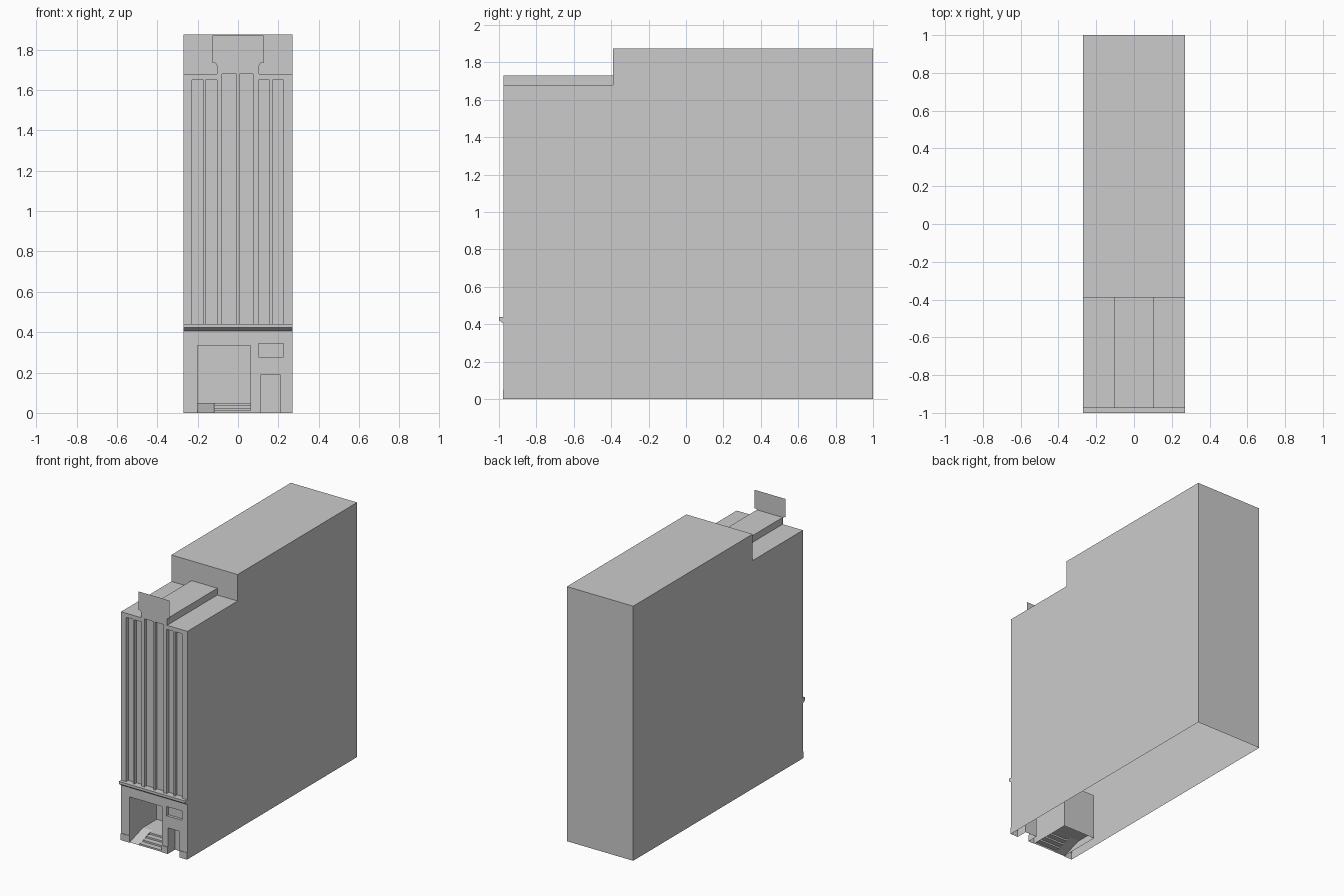
import bpy, bmesh

if "Cube" in bpy.data.objects:
    bpy.data.objects.remove(bpy.data.objects["Cube"])

FRONT, BACK, STEP_Y = -0.975, 1.0, -0.39
W, LOW, HIGH = 0.27, 1.68, 1.875


def make(name, faces):
    """Object from a list of faces, each a list of points."""
    bm = bmesh.new()
    for f in faces:
        bm.faces.new([bm.verts.new(p) for p in f])
    bmesh.ops.remove_doubles(bm, verts=bm.verts, dist=1e-5)
    bmesh.ops.dissolve_limit(bm, angle_limit=0.01, verts=bm.verts, edges=bm.edges)
    mesh = bpy.data.meshes.new(name)
    bm.to_mesh(mesh)
    bm.free()
    ob = bpy.data.objects.new(name, mesh)
    bpy.context.collection.objects.link(ob)
    return ob


def strip(profile, x0, x1):
    """Faces sweeping a (y, z) path across x, facing front/up as the path climbs."""
    return [[(x0, *a), (x1, *a), (x1, *b), (x0, *b)]
            for a, b in zip(profile, profile[1:])]


def caps(profile, x0, x1):
    return [[(x1, *p) for p in profile], [(x0, *p) for p in reversed(profile)]]


# Building shell: stepped profile, open underneath, front left to the facade
outline = [(FRONT, 0), (FRONT, LOW), (STEP_Y, LOW), (STEP_Y, HIGH), (BACK, HIGH), (BACK, 0)]
side = [outline[0]] + outline[:0:-1]
make("building_shell", strip(outline[1:], -W, W) + caps(side, -W, W))

# Facade: regions (x0, x1, z0, z1, depth), sunk behind the front plane
CH = 0.025
ALC = 0.315
regions = [(-W, W, 0, 0.05, -0.004),            # plinth
           (-0.2, 0.063, 0, 0.335, ALC),        # entrance alcove
           (0.113, 0.208, 0, 0.19, 0.08),       # side door
           (0.102, 0.225, 0.277, 0.345, 0.02)]  # small window
for x0, x1, top in [(-0.228, -0.172, 1.65), (-0.16, -0.105, 1.65),
                    (-0.08, -0.007, LOW), (0.007, 0.075, LOW),
                    (0.102, 0.157, 1.65), (0.17, 0.225, 1.65)]:
    regions.append((x0, x1, 0.44, top, CH))     # tall window channels

xs = sorted({-W, W} | {v for r in regions for v in r[:2]})
zs = sorted({0, LOW} | {v for r in regions for v in r[2:4]})


def depth(i, j):
    d = 0
    if 0 <= i < len(xs) - 1:
        cx, cz = (xs[i] + xs[i + 1]) / 2, (zs[j] + zs[j + 1]) / 2
        for x0, x1, z0, z1, v in regions:
            if x0 < cx < x1 and z0 < cz < z1:
                d = v
    return FRONT + d


faces = []
for j in range(len(zs) - 1):
    z0, z1 = zs[j], zs[j + 1]
    for i in range(len(xs)):
        d, l, x0 = depth(i, j), depth(i - 1, j), xs[i]
        if abs(d - l) > 1e-6:
            faces.append([(x0, l, z0), (x0, d, z0), (x0, d, z1), (x0, l, z1)])
        if i == len(xs) - 1:
            continue
        x1 = xs[i + 1]
        faces.append([(x0, d, z0), (x1, d, z0), (x1, d, z1), (x0, d, z1)])
        if j and abs(d - depth(i, j - 1)) > 1e-6:
            b = depth(i, j - 1)
            faces.append([(x0, b, z0), (x1, b, z0), (x1, d, z0), (x0, d, z0)])
make("facade", faces)

# Entrance steps, access ramp and landing
landing_y, floor_z, n = -0.82, 0.05, 4
rise, run = floor_z / n, (landing_y - FRONT) / n
steps = [(FRONT, 0)]
for k in range(n):
    y = FRONT + k * run
    steps += [(y, (k + 1) * rise), (y + run, (k + 1) * rise)]
make("entrance_steps", strip(steps, -0.12, 0.063)
     + [[(-0.12, *p) for p in reversed(steps)]])
make("access_ramp", strip([(FRONT, 0), (landing_y, floor_z)], -0.2, -0.12))
make("entrance_floor", strip([(landing_y, floor_z), (FRONT + ALC, floor_z)], -0.2, 0.063))

# Cornice above the ground floor
cornice = [(FRONT, 0.405), (-0.985, 0.41), (-1.0, 0.422), (-1.0, 0.44), (FRONT, 0.44)]
make("cornice", strip(cornice, -W, W) + caps(cornice, -W, W))

# Raised roof box over the middle bay
R, RT = 0.105, 1.73
make("roof_box", [[(-R, FRONT, RT), (R, FRONT, RT), (R, STEP_Y, RT), (-R, STEP_Y, RT)],
                  [(R, FRONT, LOW), (R, STEP_Y, LOW), (R, STEP_Y, RT), (R, FRONT, RT)],
                  [(-R, STEP_Y, LOW), (-R, FRONT, LOW), (-R, FRONT, RT), (-R, STEP_Y, RT)]])

# Thin blank panel standing on the front edge of the roof
half = [(R, LOW), (R, 1.722), (0.112, 1.734), (0.127, 1.734), (0.127, 1.87)]
panel = half + [(-x, z) for x, z in reversed(half)]
make("roof_panel", [[(x, FRONT - 0.004, z) for x, z in panel]])
